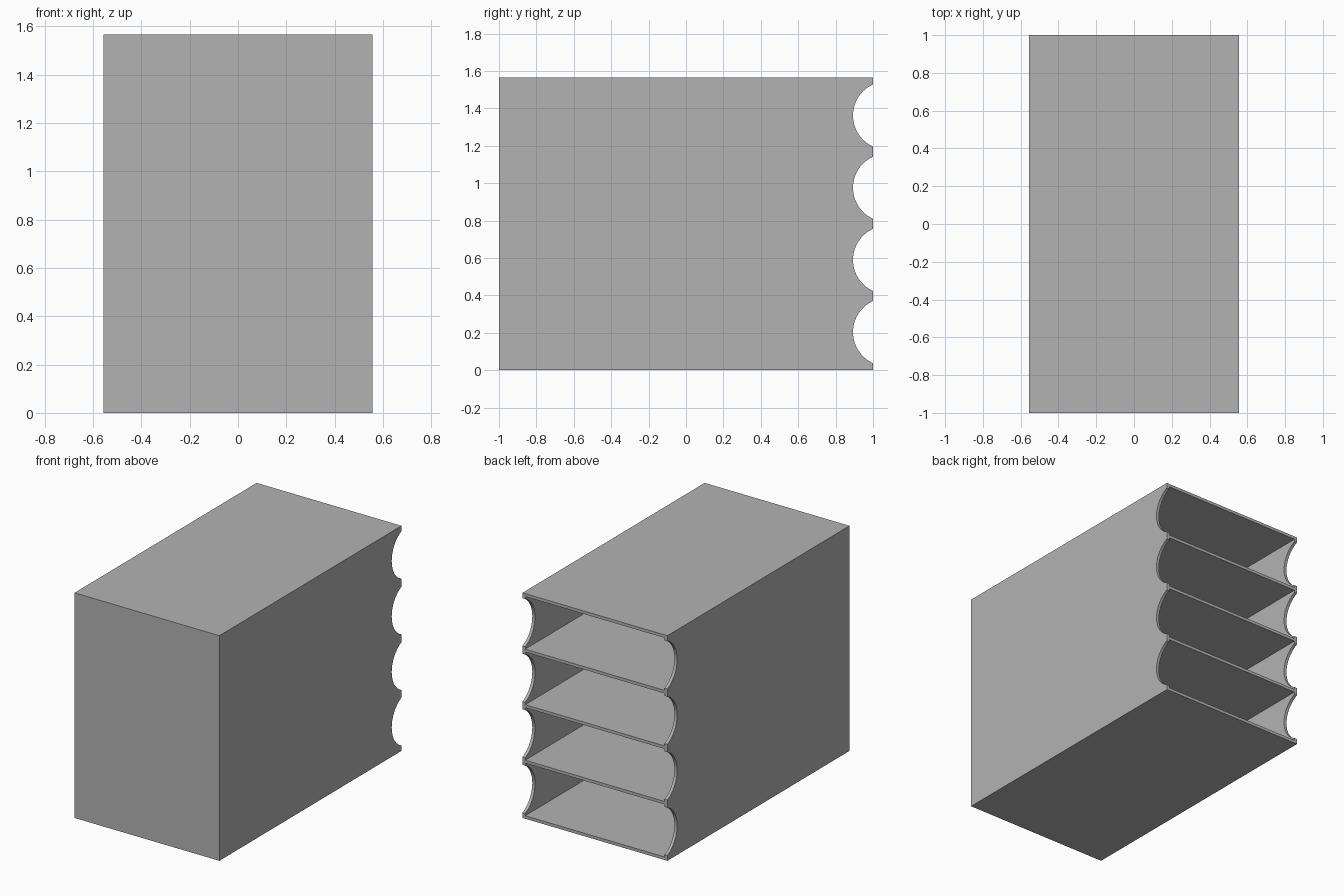
import bpy, math

cube = bpy.data.objects.get("Cube")
if cube:
    bpy.data.objects.remove(cube, do_unlink=True)

WIDTH, DEPTH, HEIGHT = 1.114, 2.0, 1.565
WALL = 0.021
BAYS = 4
PITCH = (HEIGHT - WALL) / BAYS
NOTCH_HALF, NOTCH_DEPTH = 0.166, 0.107
NOTCH_RADIUS = (NOTCH_HALF ** 2 + NOTCH_DEPTH ** 2) / (2 * NOTCH_DEPTH)

# Single grey finish
grey = bpy.data.materials.new("plain_grey")
grey.use_nodes = True
colour = (0.45, 0.45, 0.45, 1)
grey.diffuse_color = colour
grey.node_tree.nodes["Principled BSDF"].inputs["Base Color"].default_value = colour


def box(name, size, centre):
    bpy.ops.mesh.primitive_cube_add(size=1, location=centre)
    ob = bpy.context.object
    ob.name = name
    ob.scale = size
    bpy.ops.object.transform_apply(location=True, rotation=True, scale=True)
    return ob


def cut(body, cutter):
    """Subtract the cutter from the body and remove the cutter."""
    cutter.hide_render = True
    mod = body.modifiers.new("cut", 'BOOLEAN')
    mod.operation = 'DIFFERENCE'
    mod.solver = 'EXACT'
    mod.object = cutter
    bpy.context.view_layer.objects.active = body
    bpy.ops.object.modifier_apply(modifier=mod.name)
    bpy.data.objects.remove(cutter, do_unlink=True)


# Outer block of the rack
rack = box("rack_body", (WIDTH, DEPTH, HEIGHT), (0, 0, HEIGHT / 2))
rack.data.materials.append(grey)

for i in range(BAYS):
    z = WALL / 2 + PITCH * (i + 0.5)
    # Open-backed bay between two shelves
    cut(rack, box("bay_cutter", (WIDTH - 2 * WALL, DEPTH, PITCH - WALL), (0, WALL, z)))
    # Round finger notch through both side walls
    bpy.ops.mesh.primitive_cylinder_add(
        vertices=96, radius=NOTCH_RADIUS, depth=WIDTH * 1.5,
        location=(0, DEPTH / 2 - NOTCH_DEPTH + NOTCH_RADIUS, z),
        rotation=(0, math.pi / 2, 0))
    cut(rack, bpy.context.object)

# Smooth notch curves, crisp panel edges
bpy.ops.object.select_all(action='DESELECT')
rack.select_set(True)
bpy.context.view_layer.objects.active = rack
bpy.ops.object.shade_smooth_by_angle(angle=math.radians(30))
